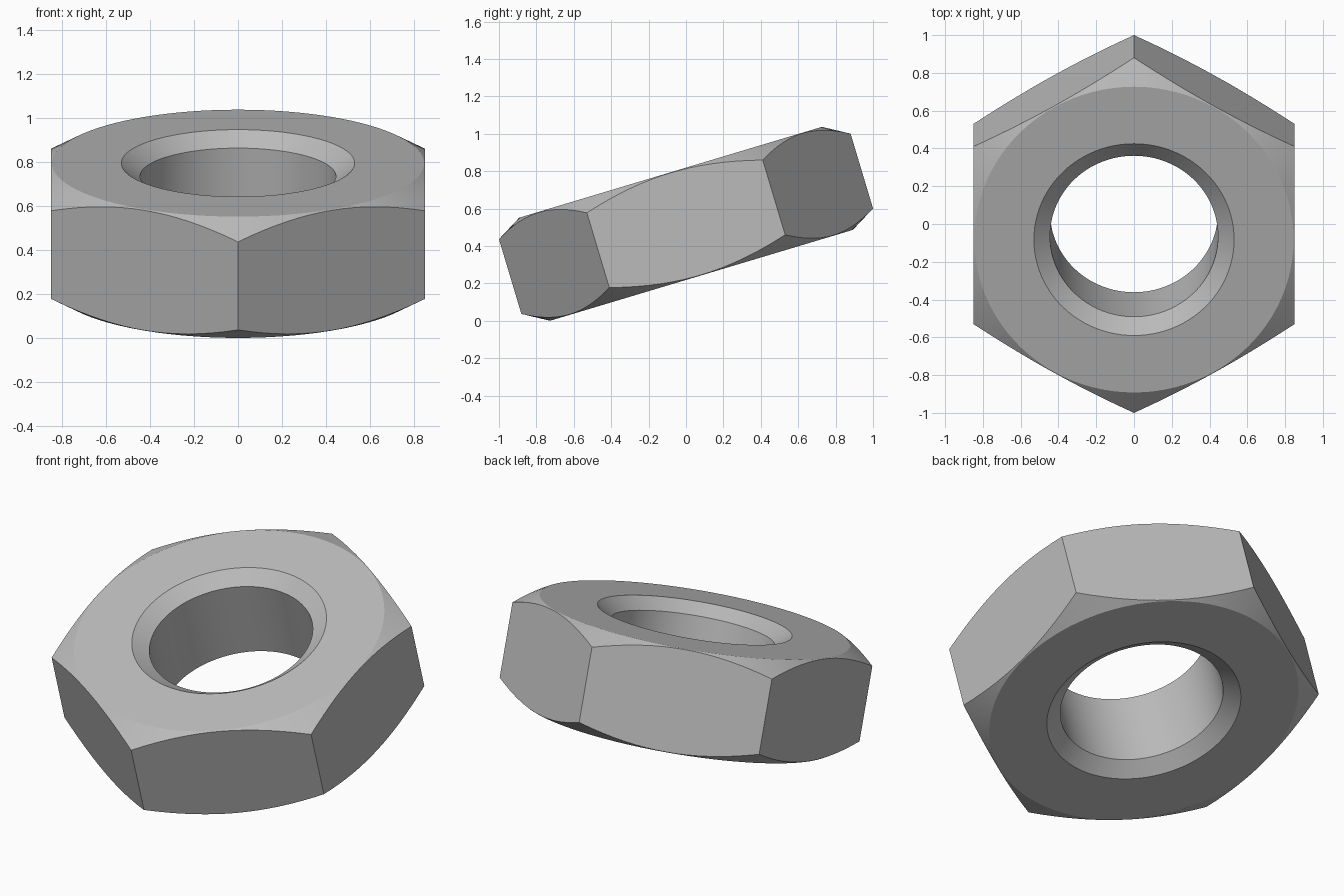
import bpy, bmesh
from math import sin, cos, tan, pi, radians

cube = bpy.data.objects.get("Cube")
if cube:
    bpy.data.objects.remove(cube)

SEGMENTS = 96          # multiple of six, so the hexagon corners fall on samples
APOTHEM = 0.85
HALF_HEIGHT = 0.2875
FACE_RADIUS = 0.845    # flat annular face, ends where the corner chamfer starts
SINK_RADIUS = 0.53
BORE_RADIUS = 0.445
SINK_DEPTH = 0.062
TILT = radians(16.7)

# Steel material
steel = bpy.data.materials.new("steel grey")
steel.use_nodes = True
colour = (0.5, 0.5, 0.5, 1)
steel.diffuse_color = colour
steel.node_tree.nodes["Principled BSDF"].inputs["Base Color"].default_value = colour


def section(angle):
    """Closed (radius, height) outline of the nut at one angle."""
    step = pi / 3
    rim = APOTHEM / cos((angle + step / 2) % step - step / 2)
    rim_z = HALF_HEIGHT - (rim - FACE_RADIUS) * tan(radians(30))
    upper = [(BORE_RADIUS, HALF_HEIGHT - SINK_DEPTH), (SINK_RADIUS, HALF_HEIGHT),
             (FACE_RADIUS, HALF_HEIGHT), (rim, rim_z)]
    return upper + [(r, -z) for r, z in reversed(upper)]


# Hexagonal nut: sections swept round the axis
bm = bmesh.new()
rings = []
for i in range(SEGMENTS):
    a = 2 * pi * i / SEGMENTS
    rings.append([bm.verts.new((r * cos(a), r * sin(a), z)) for r, z in section(a)])
for i, ring in enumerate(rings):
    after = rings[(i + 1) % SEGMENTS]
    for j in range(len(ring)):
        k = (j + 1) % len(ring)
        bm.faces.new((ring[j], ring[k], after[k], after[j]))
bmesh.ops.recalc_face_normals(bm, faces=bm.faces)
mesh = bpy.data.meshes.new("hex_nut")
bm.to_mesh(mesh)
bm.free()
mesh.materials.append(steel)

nut = bpy.data.objects.new("hex_nut", mesh)
bpy.context.collection.objects.link(nut)
nut.location.z = 0.519
nut.rotation_euler.x = TILT

# Smooth bore and chamfers, crisp edges elsewhere
bpy.ops.object.select_all(action="DESELECT")
nut.select_set(True)
bpy.context.view_layer.objects.active = nut
bpy.ops.object.shade_smooth_by_angle(angle=radians(20))
